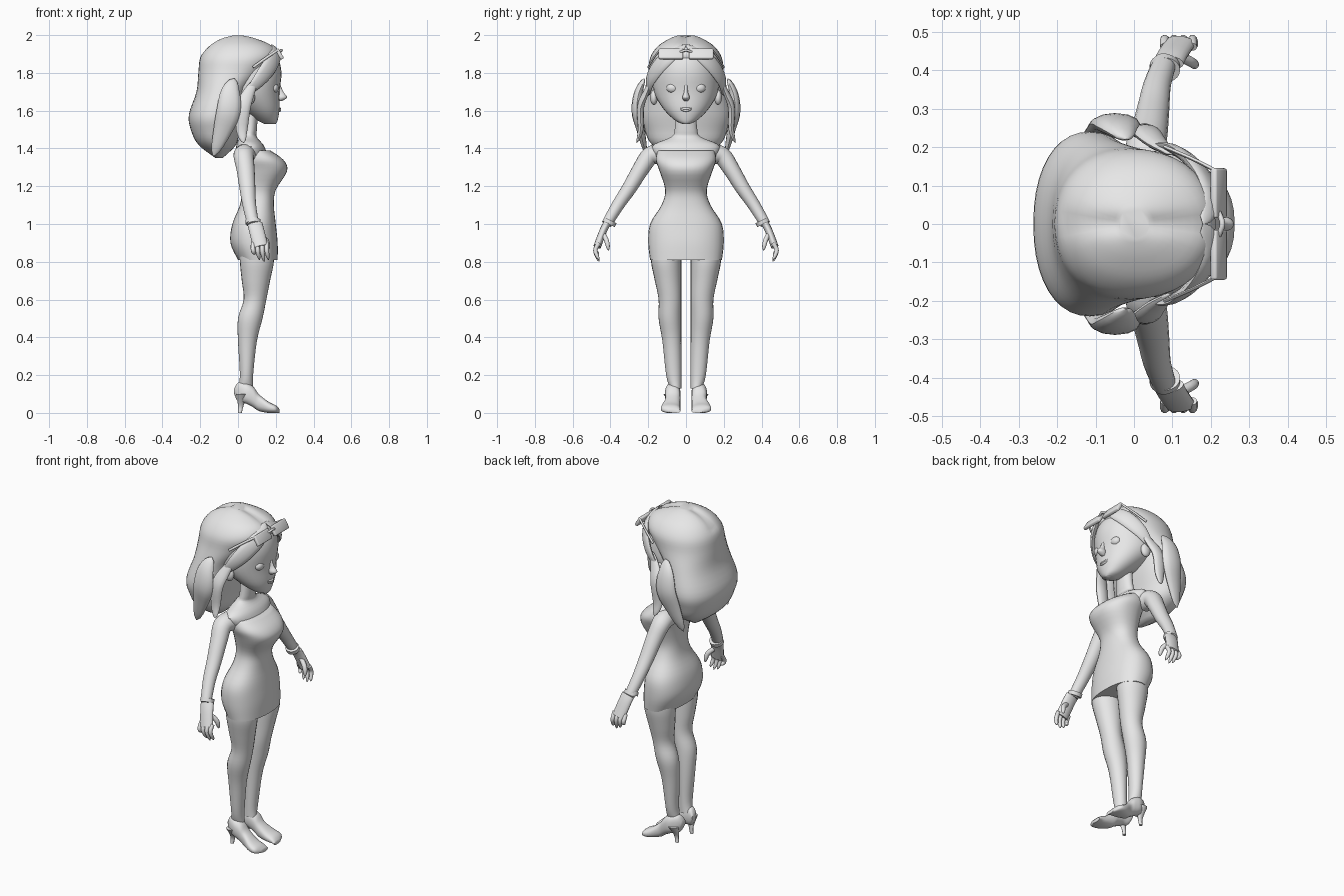
import bpy
import bmesh
from math import sin, cos, pi, radians, exp, copysign
from mathutils import Vector, Matrix

default_cube = bpy.data.objects.get("Cube")
if default_cube:
    bpy.data.objects.remove(default_cube, do_unlink=True)

# One plain clay colour for the whole figure
CLAY = (.8, .8, .8, 1)
clay = bpy.data.materials.new("light_grey")
clay.use_nodes = True
clay.diffuse_color = CLAY
clay.node_tree.nodes["Principled BSDF"].inputs["Base Color"].default_value = CLAY


def finish(name, bm):
    """Turn a bmesh into a smooth shaded object."""
    bmesh.ops.recalc_face_normals(bm, faces=bm.faces)
    mesh = bpy.data.meshes.new(name)
    bm.to_mesh(mesh)
    bm.free()
    mesh.materials.append(clay)
    mesh.shade_smooth()
    mesh.set_sharp_from_angle(angle=radians(50))
    obj = bpy.data.objects.new(name, mesh)
    bpy.context.collection.objects.link(obj)
    return obj


def spline(rows, steps=4):
    """Smoothly interpolate rows of numbers, passing through every row."""
    rows = [Vector(row) for row in rows]
    last = len(rows) - 1
    out = []
    for i in range(last):
        start, end = rows[i], rows[i + 1]
        leave = (end - rows[max(i - 1, 0)]) / 2
        arrive = (rows[min(i + 2, last)] - start) / 2
        for step in range(steps):
            t = step / steps
            ease = t * t * (3 - 2 * t)
            out.append(start + (end - start) * ease + leave * (t * (1 - t) ** 2) - arrive * (t * t * (1 - t)))
    return out + [rows[last]]


def skin(name, rings):
    """Bridge rings of points and cap both ends."""
    bm = bmesh.new()
    loops = [[bm.verts.new(point) for point in ring] for ring in rings]
    count = len(loops[0])
    for low, high in zip(loops, loops[1:]):
        for i in range(count):
            j = (i + 1) % count
            bm.faces.new((low[i], low[j], high[j], high[i]))
    bm.faces.new(loops[0])
    bm.faces.new(loops[-1])
    return finish(name, bm)


def angles(sides):
    return [2 * pi * i / sides for i in range(sides)]


def squared(value, power):
    return copysign(abs(value) ** (2 / power), value)


def loft(name, rows, side=1, inner=None, along_x=False, power=2, sides=24):
    """Rows hold level, near edge, far edge and half width; inner fixes the edge facing the middle."""
    rings = []
    for level, near, far, half in spline(rows):
        middle = 0 if inner is None else side * (inner + half)
        ring = []
        for angle in angles(sides):
            u = (near + far) / 2 + (far - near) / 2 * squared(cos(angle), power)
            y = middle + half * squared(sin(angle), power)
            ring.append((level, y, u) if along_x else (u, y, level))
        rings.append(ring)
    return skin(name, rings)


def even(t):
    return 1


def limb(t):
    return 1 - t / 2


def fingertip(t):
    return 1.1 - t ** 6


def leaf(t):
    return sin(pi * t) ** .7 + .05


def tube(name, points, thick, wide, side=1, ref=(1, 0, 0), taper=even, sides=12):
    """Sweep an ellipse, thick towards ref and wide across it, along a path."""
    path = [Vector((x, side * y, z)) for x, y, z in spline(points)]
    ref = Vector((ref[0], side * ref[1], ref[2]))
    last = len(path) - 1
    rings = []
    for i, point in enumerate(path):
        along = (path[min(i + 1, last)] - path[max(i - 1, 0)]).normalized()
        u = (ref - along * ref.dot(along)).normalized()
        v = along.cross(u)
        size = taper(i / last)
        rings.append([point + size * (u * thick * cos(a) + v * wide * sin(a)) for a in angles(sides)])
    return skin(name, rings)


def ball(name, centre, radii):
    bm = bmesh.new()
    bmesh.ops.create_uvsphere(bm, u_segments=20, v_segments=12, radius=1,
                              matrix=Matrix.Translation(centre) @ Matrix.Diagonal((*radii, 1)))
    return finish(name, bm)


# Strapless dress, from hem to bust
loft("dress", [(.81, 0, .21, .19), (.9, -.04, .21, .2), (1, -.03, .2, .19), (1.1, .01, .19, .13),
               (1.18, .02, .2, .11), (1.28, .01, .26, .14), (1.34, 0, .24, .16), (1.39, 0, .17, .15)],
     power=2.3, sides=32)

# Shoulders and neck
loft("shoulders_and_neck", [(1.32, 0, .17, .13), (1.41, -.01, .14, .18), (1.46, .01, .1, .08),
                            (1.5, .03, .1, .06), (1.64, .03, .11, .05)])

# Head with narrow chin, nose and lips
loft("head", [(1.53, .14, .2, .02), (1.55, .1, .21, .06), (1.61, .01, .22, .12), (1.7, -.1, .22, .17),
              (1.8, -.1, .23, .17), (1.88, -.1, .21, .15), (1.94, -.05, .15, .1)], sides=32)
loft("nose", [(1.75, .2, .22, .01), (1.7, .2, .24, .01), (1.67, .2, .26, .02), (1.65, .2, .23, .01)],
     sides=16)
for lip, height in (("upper_lip", 1.61), ("lower_lip", 1.6)):
    tube(lip, [(.2, -.05, 1.62), (.22, 0, height), (.2, .05, 1.62)], .006, .008, ref=(0, 0, 1), taper=leaf)

# Hair mass, with a parting pressed into the crown
hair = loft("hair", [(1.35, -.12, -.08, .07), (1.42, -.21, -.01, .18), (1.5, -.25, .01, .22),
                     (1.58, -.26, .03, .24), (1.7, -.22, .06, .22), (1.8, -.21, .15, .2),
                     (1.88, -.2, .21, .19), (1.94, -.16, .19, .15), (1.98, -.1, .11, .09),
                     (2, -.04, .04, .04)], power=2.2, sides=40)
for vert in hair.data.vertices:
    if vert.co.z > 1.9:
        vert.co.z -= .012 * exp(-(vert.co.y / .025) ** 2)

# Bridge of the glasses pushed up on the hair
tube("glasses_bridge", [(.22, -.03, 1.91), (.23, 0, 1.92), (.22, .03, 1.91)], .007, .007,
     ref=(0, 0, 1), sides=8)

for label, side in (("left", 1), ("right", -1)):
    # Leg
    loft(label + "_leg", [(.13, 0, .08, .03), (.2, .01, .08, .04), (.38, 0, .1, .05), (.5, 0, .13, .06),
                          (.6, .03, .15, .06), (.7, .02, .17, .07), (.8, .01, .19, .08),
                          (.88, .01, .19, .08)], side, inner=.025)
    # High heeled shoe
    loft(label + "_shoe", [(-.02, .1, .13, .02), (0, .06, .16, .03), (.04, .05, .16, .04),
                           (.08, .03, .14, .04), (.11, .01, .1, .04), (.16, 0, .06, .05),
                           (.2, 0, .04, .05), (.22, 0, .02, .03)],
         side, inner=.03, along_x=True, power=2.4)
    loft(label + "_heel", [(0, 0, .02, .01), (.04, 0, .03, .01), (.1, -.01, .05, .03)],
         side, inner=.06, sides=12)
    # Arm and bracelet
    tube(label + "_arm", [(.04, .13, 1.37), (.03, .19, 1.36), (.04, .24, 1.29), (.05, .3, 1.19),
                          (.06, .36, 1.1), (.08, .42, 1)], .06, .055, side, taper=limb, sides=20)
    tube(label + "_bracelet", [(.08, .4, 1.02), (.08, .41, 1)], .04, .036, side, sides=20)
    # Hand
    tube(label + "_palm", [(.09, .42, 1), (.1, .44, .96), (.12, .47, .88)], .04, .02, side, sides=16)
    for i, finger in enumerate(("little", "ring", "middle", "index")):
        x = .08 + .024 * i
        tip = .8 + .01 * (i - 2) ** 2
        tube(f"{label}_{finger}_finger", [(x, .46, .9), (x, .48, .86), (x + .01, .46, tip)],
             .011, .011, side, taper=fingertip, sides=10)
    tube(label + "_thumb", [(.11, .44, .95), (.15, .42, .91), (.16, .41, .86)], .013, .012,
         side, taper=fingertip, sides=10)
    # Closed eye and ear
    ball(label + "_eye", (.19, side * .07, 1.72), (.025, .034, .027))
    ball(label + "_ear", (.06, side * .17, 1.67), (.03, .02, .04))
    # Swept fringe
    tube(label + "_fringe", [(.18, 0, 1.95), (.2, .07, 1.9), (.17, .14, 1.84), (.11, .19, 1.76),
                             (.04, .2, 1.68)], .016, .045, side, ref=(.7, 1, 0), taper=leaf)
    # Curled locks
    tube(label + "_front_lock", [(.1, .18, 1.77), (.06, .21, 1.7), (.03, .24, 1.62), (.02, .24, 1.5),
                                 (.03, .26, 1.43)], .018, .036, side, ref=(0, 1, 0), taper=leaf)
    tube(label + "_back_lock", [(-.02, .22, 1.77), (-.04, .25, 1.7), (-.05, .26, 1.6), (-.08, .24, 1.5),
                                (-.13, .21, 1.36)], .027, .06, side, ref=(0, 1, 0), taper=leaf)
    # Glasses lens, tilted back, and its arm
    bm = bmesh.new()
    bmesh.ops.create_cube(bm, size=1, matrix=Matrix.Translation((.22, side * .08, 1.9))
                          @ Matrix.Rotation(radians(-30), 4, "Y") @ Matrix.Diagonal((.02, .13, .06, 1)))
    bmesh.ops.bevel(bm, geom=bm.edges[:], offset=.006, segments=2, affect="EDGES", profile=.5)
    finish(label + "_lens", bm)
    tube(label + "_glasses_arm", [(.21, .14, 1.92), (.15, .17, 1.88), (.08, .2, 1.83)], .005, .007,
         side, ref=(0, 1, 0), sides=8)
